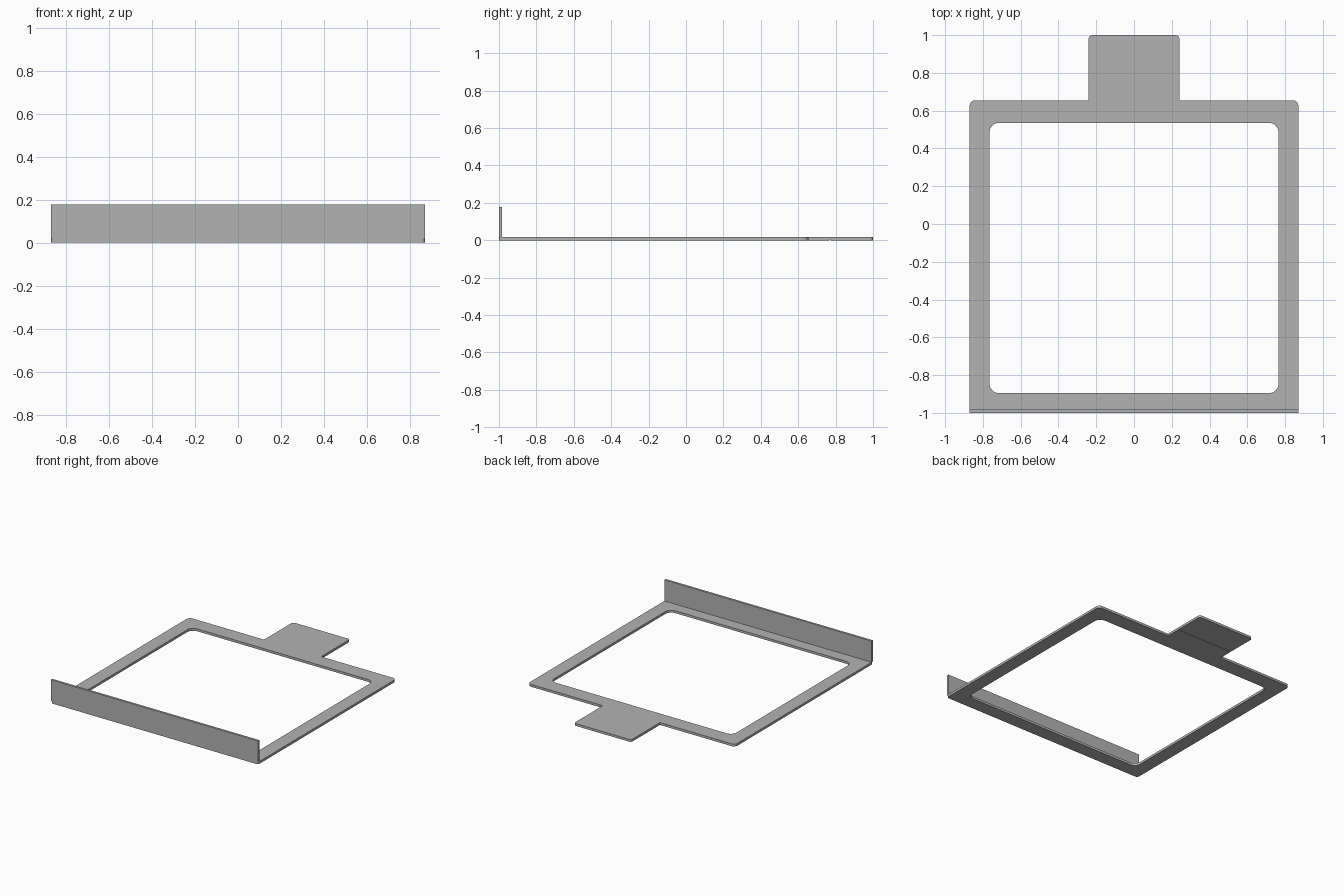
import bpy, bmesh
from math import sin, cos, pi
from mathutils import Vector

if "Cube" in bpy.data.objects:
    bpy.data.objects.remove(bpy.data.objects["Cube"], do_unlink=True)

grey = bpy.data.materials.new("sheet metal grey")
grey.use_nodes = True
colour = (0.45, 0.45, 0.45, 1)
grey.diffuse_color = colour
grey.node_tree.nodes["Principled BSDF"].inputs["Base Color"].default_value = colour

THICK = 0.018
HALF = 0.87


def rounded(corners, steps=8):
    """Turn (x, y, radius) right-angle corners into an outline."""
    points = []
    for i, (x, y, r) in enumerate(corners):
        p = Vector((x, y))
        if r == 0:
            points.append(p)
            continue
        a = (Vector(corners[i - 1][:2]) - p).normalized() * r
        b = (Vector(corners[(i + 1) % len(corners)][:2]) - p).normalized() * r
        for k in range(steps + 1):
            t = k / steps * pi / 2
            points.append(p + a * (1 - sin(t)) + b * (1 - cos(t)))
    return points


def prism(name, outline, z0, z1):
    bm = bmesh.new()
    face = bm.faces.new([bm.verts.new((p.x, p.y, z0)) for p in outline])
    top = bmesh.ops.extrude_face_region(bm, geom=[face])["geom"]
    moved = [v for v in top if isinstance(v, bmesh.types.BMVert)]
    bmesh.ops.translate(bm, verts=moved, vec=(0, 0, z1 - z0))
    bmesh.ops.recalc_face_normals(bm, faces=bm.faces)
    mesh = bpy.data.meshes.new(name)
    bm.to_mesh(mesh)
    bm.free()
    mesh.materials.append(grey)
    obj = bpy.data.objects.new(name, mesh)
    bpy.context.collection.objects.link(obj)
    return obj


def box_outline(x, y0, y1, r=0):
    return rounded([(-x, y0, r), (x, y0, r), (x, y1, r), (-x, y1, r)])


def cut(obj, cutter):
    mod = obj.modifiers.new("cut", "BOOLEAN")
    mod.operation = "DIFFERENCE"
    mod.solver = "EXACT"
    mod.object = cutter
    cutter.hide_render = True
    bpy.context.view_layer.objects.active = obj
    bpy.ops.object.modifier_apply(modifier=mod.name)
    bpy.data.objects.remove(cutter, do_unlink=True)


# Flat frame with the rear tab in one outline
right_side = [(HALF, -1, 0.02), (HALF, 0.655, 0.03), (0.24, 0.655, 0), (0.24, 1, 0.02)]
left_side = [(-x, y, r) for x, y, r in reversed(right_side)]
frame = prism("flat_frame", rounded(right_side + left_side), 0, THICK)

# Rounded central opening, then the shallow score line under the tab
cut(frame, prism("opening_cutter", box_outline(0.765, -0.895, 0.535, 0.05), -0.1, 0.1))
cut(frame, prism("score_cutter", box_outline(0.3, 0.765, 0.773), -0.1, 0.003))

# Upright front lip
lip = prism("front_lip", box_outline(HALF, -1, -0.983), THICK, 0.178)

# Smooth the rounded corners, keep the sheet edges sharp
for obj in (frame, lip):
    bpy.ops.object.select_all(action="DESELECT")
    obj.select_set(True)
    bpy.context.view_layer.objects.active = obj
    bpy.ops.object.shade_smooth_by_angle(angle=pi / 6)
